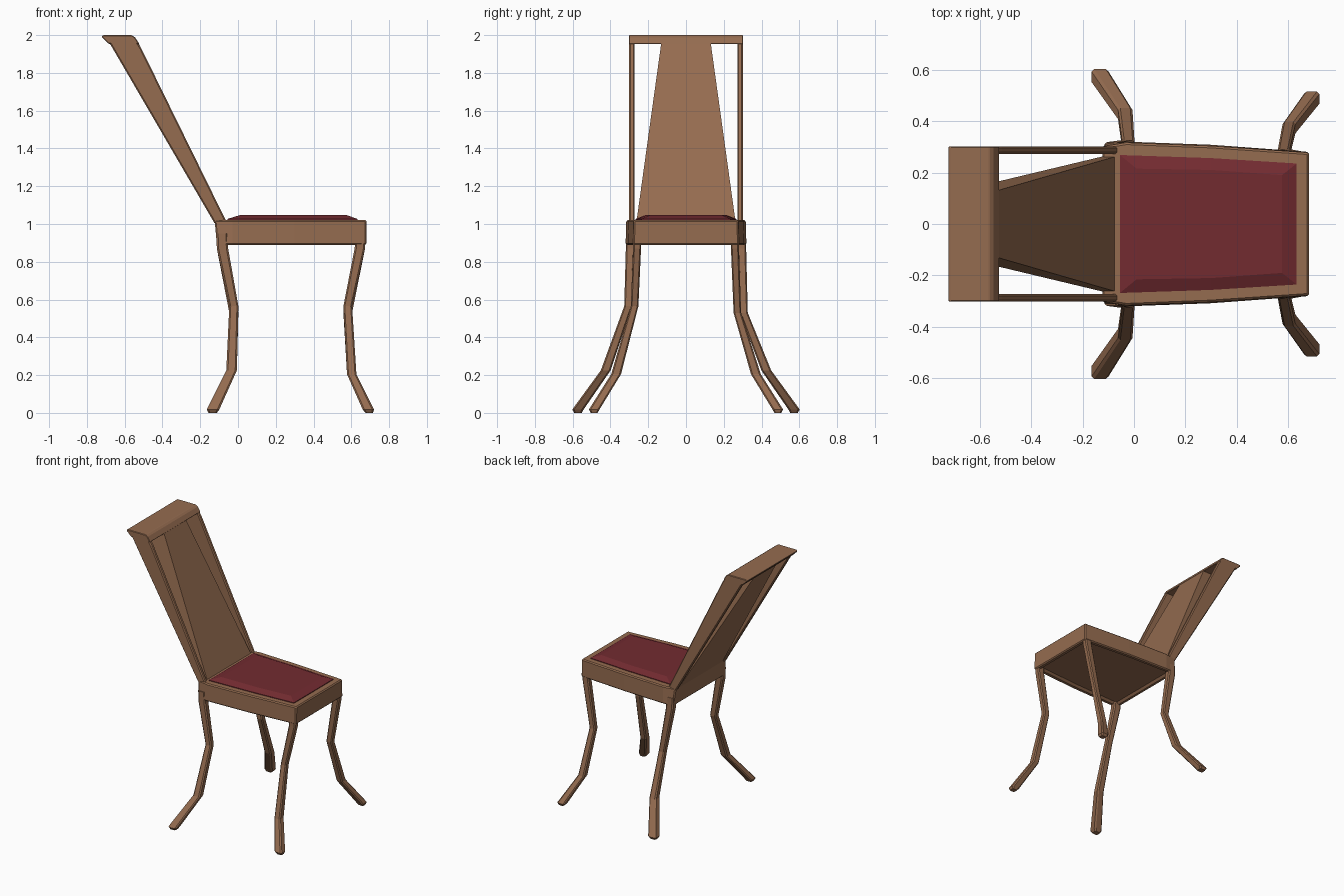
import bpy, bmesh, math

if "Cube" in bpy.data.objects:
    bpy.data.objects.remove(bpy.data.objects["Cube"])


def material(name, rgb):
    m = bpy.data.materials.new(name)
    m.diffuse_color = (*rgb, 1)
    m.use_nodes = True
    m.node_tree.nodes["Principled BSDF"].inputs["Base Color"].default_value = m.diffuse_color
    return m


WOOD = material("brown wood", (0.30, 0.15, 0.08))
RED = material("dark red fabric", (0.17, 0.024, 0.03))


def loft(name, rings, mat, bevel=0.0):
    """Join rings of equal point count into a capped solid."""
    bm = bmesh.new()
    loops = [[bm.verts.new(p) for p in r] for r in rings]
    n = len(loops[0])
    for a, b in zip(loops, loops[1:]):
        for i in range(n):
            j = (i + 1) % n
            bm.faces.new((a[i], a[j], b[j], b[i]))
    bm.faces.new(loops[0][::-1])
    bm.faces.new(loops[-1])
    bmesh.ops.recalc_face_normals(bm, faces=bm.faces)
    me = bpy.data.meshes.new(name)
    bm.to_mesh(me)
    bm.free()
    me.materials.append(mat)
    ob = bpy.data.objects.new(name, me)
    bpy.context.collection.objects.link(ob)
    if bevel:
        mod = ob.modifiers.new("bevel", 'BEVEL')
        mod.width = bevel
        mod.segments = 1
        mod.limit_method = 'ANGLE'
        mod.angle_limit = math.radians(35)
    return ob


def outline(half, z):
    """Closed plan outline from (x, half width) pairs."""
    return [(x, y, z) for x, y in half] + [(x, -y, z) for x, y in reversed(half)]


# seat frame: four-sided box with gently curved side rails, recessed below
bottom = [(-0.112, 0.318), (-0.03, 0.32), (0.3, 0.308), (0.68, 0.28)]
top = [(-0.124, 0.300), (-0.03, 0.316), (0.3, 0.303), (0.68, 0.277)]
inner = [(-0.08, 0.285), (-0.03, 0.285), (0.3, 0.272), (0.645, 0.245)]
loft("seat_frame", [outline(inner, 0.905), outline(inner, 0.89),
                    outline(bottom, 0.89), outline(top, 1.022)], WOOD, 0.008)

# seat cushion: low pad with sloped edges
base = [(-0.055, 0.268), (0.3, 0.256), (0.632, 0.235)]
pad = [(0.01, 0.215), (0.3, 0.21), (0.575, 0.19)]
loft("seat_cushion", [outline(base, 1.0), outline(base, 1.027),
                      outline(pad, 1.047)], RED)


# legs: chamfered square section following a bent path
def leg(name, path, side):
    rings = []
    for x, y, z, w, d in path:
        a, b, c = w / 2, d / 2, 0.32
        ring = [(a, -b * (1 - c)), (a, b * (1 - c)), (a * (1 - c), b), (-a * (1 - c), b),
                (-a, b * (1 - c)), (-a, -b * (1 - c)), (-a * (1 - c), -b), (a * (1 - c), -b)]
        rings.append([(x + u, (y + v) * side, z) for u, v in ring])
    loft(name, rings, WOOD)


for side, label, knee in ((1, "left", 0.53), (-1, "right", 0.565)):
    leg("back_leg_" + label, [
        (-0.085, 0.295, 0.95, 0.06, 0.045), (-0.082, 0.296, 0.87, 0.06, 0.045),
        (-0.022, 0.306, knee, 0.048, 0.042), (-0.034, 0.425, 0.225, 0.056, 0.052),
        (-0.132, 0.572, 0.018, 0.066, 0.06), (-0.134, 0.572, 0.0, 0.045, 0.04)], side)
    leg("front_leg_" + label, [
        (0.65, 0.258, 0.95, 0.055, 0.042), (0.645, 0.259, 0.87, 0.055, 0.042),
        (0.581, 0.272, knee, 0.046, 0.04), (0.602, 0.370, 0.205, 0.05, 0.052),
        (0.69, 0.486, 0.018, 0.06, 0.056), (0.695, 0.486, 0.0, 0.04, 0.036)], side)

# backrest side posts: wedges that deepen towards the top
post = [(-0.122, 1.0), (-0.055, 1.0), (-0.512, 1.93), (-0.54, 1.975), (-0.69, 1.975)]
for side, label in ((1, "left"), (-1, "right")):
    loft("back_post_" + label, [[(x, side * y, z) for x, z in post]
                                for y in (0.272, 0.302)], WOOD, 0.007)

# top rail across the posts
rail = [(-0.685, 1.953), (-0.722, 1.99), (-0.715, 2.0), (-0.562, 2.0),
        (-0.545, 1.988), (-0.522, 1.953)]
loft("top_rail", [[(x, y, z) for x, z in rail] for y in (-0.302, 0.302)], WOOD, 0.004)


# tapered splat filling the middle of the back
def splat_ring(x0, x1, y, z):
    return [(x0, -y, z), (x1, -y, z), (x1, y, z), (x0, y, z)]


loft("back_splat", [splat_ring(-0.115, -0.065, 0.264, 1.0),
                    splat_ring(-0.675, -0.53, 0.13, 1.965)], WOOD)
